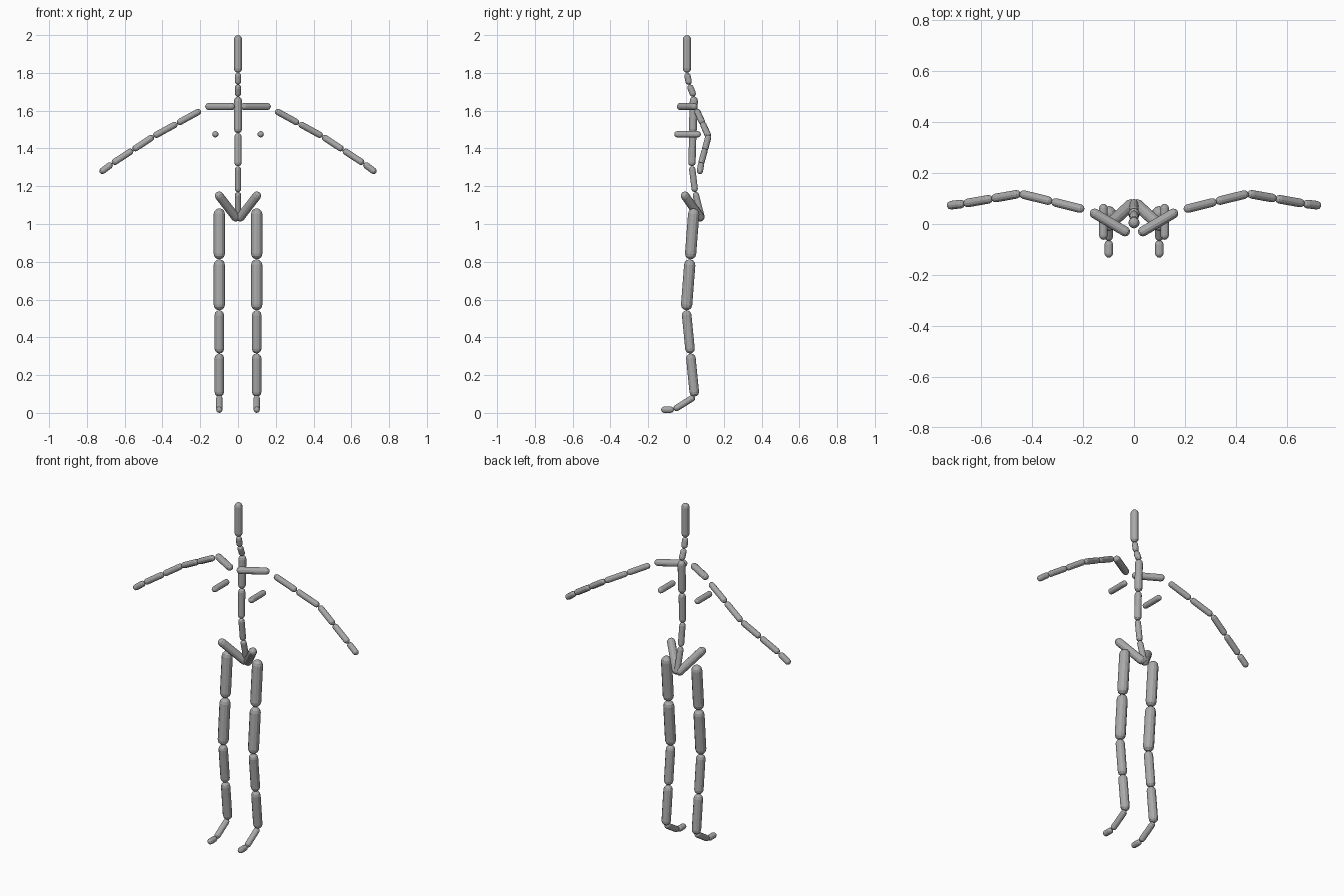
import bpy
import bmesh
import math
from mathutils import Vector

default_cube = bpy.data.objects.get("Cube")
if default_cube:
    bpy.data.objects.remove(default_cube, do_unlink=True)

SIDES = 12
CAP_RINGS = 3
MIN_RADIUS = 0.0169
THICKNESS = 0.11  # radius as a share of length

grey = bpy.data.materials.new("plain grey")
grey.use_nodes = True
grey_value = (0.4, 0.4, 0.4, 1)
grey.diffuse_color = grey_value
grey.node_tree.nodes["Principled BSDF"].inputs["Base Color"].default_value = grey_value


def capsule(name, start, end):
    """Round-ended rod whose tips lie on the two given points."""
    start, end = Vector(start), Vector(end)
    length = (end - start).length
    radius = max(MIN_RADIUS, THICKNESS * length)
    half = length / 2 - radius
    bm = bmesh.new()
    bmesh.ops.create_uvsphere(bm, u_segments=SIDES, v_segments=CAP_RINGS * 2, radius=radius)
    # Split the sphere at its equator and pull the halves apart
    equator = [e for e in bm.edges if all(abs(v.co.z) < radius * 0.01 for v in e.verts)]
    bmesh.ops.split_edges(bm, edges=equator)
    for v in bm.verts:
        middle = sum(f.calc_center_median().z for f in v.link_faces)
        v.co.z += math.copysign(half, middle)
    rims = [e for e in bm.edges if e.is_boundary]
    bmesh.ops.bridge_loops(bm, edges=rims)
    bmesh.ops.recalc_face_normals(bm, faces=bm.faces)
    mesh = bpy.data.meshes.new(name)
    bm.to_mesh(mesh)
    bm.free()
    mesh.materials.append(grey)
    obj = bpy.data.objects.new(name, mesh)
    obj.location = (start + end) / 2
    obj.rotation_mode = 'QUATERNION'
    obj.rotation_quaternion = (end - start).to_track_quat('Z', 'Y')
    bpy.context.collection.objects.link(obj)


def chain(names, points):
    """One rod between each pair of neighbouring points."""
    for name, a, b in zip(names, points, points[1:]):
        capsule(name, a, b)


def split_halves(points):
    """Add a midpoint to every span, so each limb bone becomes two rods."""
    result = [Vector(points[0])]
    for point in points[1:]:
        point = Vector(point)
        result += [(result[-1] + point) / 2, point]
    return result


# Spine, neck and head, from the hips up
chain(
    ["hip_spine", "lower_spine", "middle_spine", "chest_spine", "lower_neck", "upper_neck", "head"],
    [(0, y, z) for y, z in (
        (0.086, 1.02), (0.048, 1.169), (0.031, 1.306), (0.036, 1.481),
        (0.042, 1.675), (0.017, 1.737), (0.005, 1.8), (0.005, 2))],
)

# Paired parts
for side, s in (("left", 1), ("right", -1)):
    def named(*names):
        return [side + "_" + n for n in names]

    def mirrored(*points):
        return [(x * s, y, z) for x, y, z in points]

    chain(named("pelvis"), mirrored((0, 0.086, 1.02), (0.112, -0.016, 1.165)))
    chain(named("shoulder"), mirrored((0.018, -0.039, 1.622), (0.171, 0.051, 1.622)))
    chain(named("breast"), mirrored((0.12, 0.079, 1.475), (0.12, -0.062, 1.475)))

    # Arm and hand
    arm = mirrored((0.197, 0.057, 1.601), (0.447, 0.119, 1.464), (0.666, 0.08, 1.32))
    wrist_to_tip = [arm[-1]] + mirrored((0.731, 0.072, 1.271))
    chain(named("upper_arm_top", "upper_arm_bottom", "forearm_top", "forearm_bottom"), split_halves(arm))
    chain(named("hand"), wrist_to_tip)

    # Leg, foot and toe
    leg = mirrored((0.099, 0.043, 1.083), (0.099, 0.001, 0.543), (0.099, 0.046, 0.086))
    chain(named("thigh_top", "thigh_bottom", "shin_top", "shin_bottom"), split_halves(leg))
    ankle_to_tip = [leg[-1]] + mirrored((0.099, -0.064, 0.0169), (0.099, -0.132, 0.0169))
    chain(named("foot", "toe"), ankle_to_tip)
